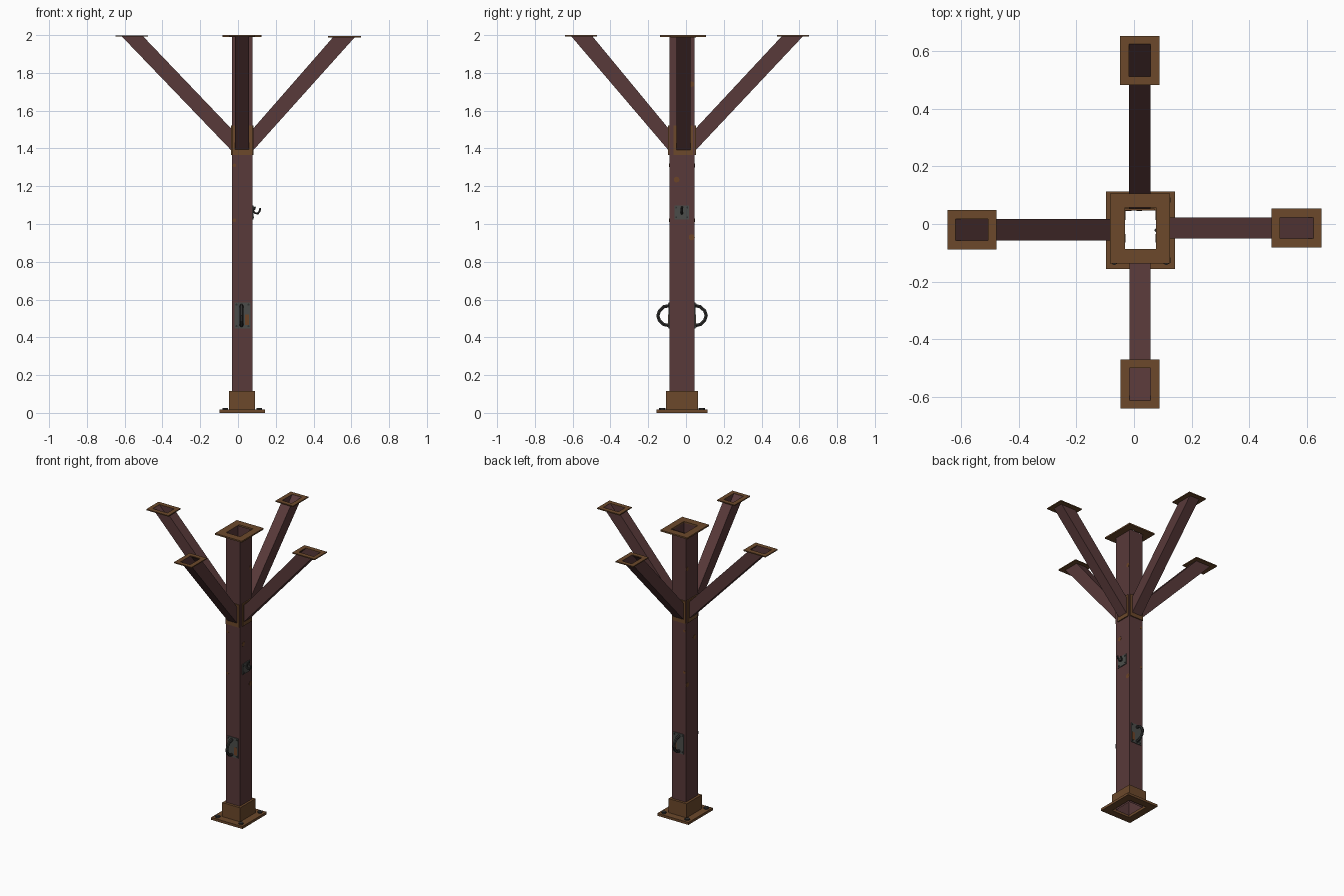
import bpy, bmesh, math
from mathutils import Vector

if "Cube" in bpy.data.objects:
    bpy.data.objects.remove(bpy.data.objects["Cube"])


def mat(name, r, g, b):
    m = bpy.data.materials.new(name)
    m.diffuse_color = (r, g, b, 1)
    m.use_nodes = True
    m.node_tree.nodes["Principled BSDF"].inputs["Base Color"].default_value = m.diffuse_color
    return m


PAINT = mat("maroon_paint", 0.098, 0.041, 0.041)
RUST = mat("brown_rust", 0.150, 0.066, 0.024)
SPOT = mat("rust_spot", 0.150, 0.058, 0.022)
METAL = mat("grey_metal", 0.070, 0.073, 0.068)
DARK = mat("dark_metal", 0.030, 0.030, 0.029)


def finish(name, bm, m):
    bmesh.ops.recalc_face_normals(bm, faces=bm.faces)
    me = bpy.data.meshes.new(name)
    bm.to_mesh(me)
    bm.free()
    me.materials.append(m)
    ob = bpy.data.objects.new(name, me)
    bpy.context.collection.objects.link(ob)
    return ob


def loft(name, rings, m, cyclic=False):
    """Skin a list of equal-length closed rings."""
    bm = bmesh.new()
    vs = [[bm.verts.new(p) for p in r] for r in rings]
    n = len(vs[0])
    pairs = list(zip(vs, vs[1:])) + ([(vs[-1], vs[0])] if cyclic else [])
    for a, b in pairs:
        for i in range(n):
            j = (i + 1) % n
            bm.faces.new((a[i], a[j], b[j], b[i]))
    return finish(name, bm, m)


def rect(x0, x1, y0, y1, z):
    return [(x0, y0, z), (x1, y0, z), (x1, y1, z), (x0, y1, z)]


def frame(name, outer, inner, z0, z1, m):
    return loft(name, [rect(*outer, z0), rect(*outer, z1),
                       rect(*inner, z1), rect(*inner, z0)], m, True)


def box(name, lo, hi, m):
    bm = bmesh.new()
    bmesh.ops.create_cube(bm, size=1)
    for v in bm.verts:
        v.co = [(a + b) / 2 + c * abs(b - a) for a, b, c in zip(lo, hi, v.co)]
    return finish(name, bm, m)


def disc(name, at, axis, r, h, m, seg=6):
    bm = bmesh.new()
    bmesh.ops.create_cone(bm, cap_ends=True, segments=seg, radius1=r, radius2=r, depth=h)
    q = Vector((0, 0, 1)).rotation_difference(Vector(axis))
    for v in bm.verts:
        v.co = q @ v.co + Vector(at)
    return finish(name, bm, m)


def rod(name, pts, r, m):
    cu = bpy.data.curves.new(name, 'CURVE')
    cu.dimensions = '3D'
    cu.bevel_depth, cu.bevel_resolution, cu.use_fill_caps = r, 1, True
    s = cu.splines.new('POLY')
    s.points.add(len(pts) - 1)
    for p, c in zip(s.points, pts):
        p.co = (*c, 1)
    ob = bpy.data.objects.new(name, cu)
    bpy.context.collection.objects.link(ob)
    bpy.ops.object.select_all(action='DESELECT')
    ob.select_set(True)
    bpy.context.view_layer.objects.active = ob
    bpy.ops.object.convert(target='MESH')
    ob = bpy.context.view_layer.objects.active
    ob.data.materials.clear()
    ob.data.materials.append(m)
    for p in ob.data.polygons:
        p.use_smooth = False


# column: open square tube with a flanged head
X0, X1, Y0, Y1 = -0.031, 0.076, -0.088, 0.046
COL = (X0, X1, Y0, Y1)
loft("column", [rect(*COL, 0.0), rect(*COL, 1.998)], PAINT)
frame("column_head_plate", (-0.083, 0.125, -0.137, 0.105),
      (X0, X1, -0.086, 0.057), 1.99, 2.0, RUST)

# base: flange, hollow sleeve and corner bolts
SLEEVE = (-0.048, 0.091, -0.106, 0.063)
frame("base_plate", (-0.098, 0.143, -0.156, 0.113), SLEEVE, 0.0, 0.017, RUST)
loft("base_sleeve", [rect(*SLEEVE, 0.0), rect(*SLEEVE, 0.115), rect(*COL, 0.115)], RUST)
for x in (-0.068, 0.112):
    for y in (-0.126, 0.083):
        disc("base_bolt", (x, y, 0.02), (0, 0, 1), 0.017, 0.01, DARK)

# braces: (name, axis, sign, column face, inner top, outer top, lateral centre, top z)
BRACES = [("left", 0, -1, 0.031, 0.507, 0.620, -0.020, 1.999),
          ("right", 0, 1, 0.076, 0.507, 0.622, -0.014, 1.994),
          ("front", 1, -1, 0.088, 0.500, 0.612, 0.021, 2.0),
          ("back", 1, 1, 0.046, 0.512, 0.624, 0.020, 2.0)]
for name, axis, s, u0, ua, ub, c, zt in BRACES:
    def P(u, v, z):
        return (s * u, v, z) if axis == 0 else (v, s * u, z)

    w = 0.037

    def ring(a, b, h, za, zb):
        return [P(a, c - h, za), P(b, c - h, zb), P(b, c + h, zb), P(a, c + h, za)]

    loft(name + "_brace", [ring(u0, u0, w, 1.50, 1.385),
                           ring(ua, ub, w, zt - 0.001, zt - 0.001)], PAINT)
    a, b, h = ua - 0.03, ub + 0.028, w + 0.031
    loft(name + "_brace_top_plate",
         [ring(a, b, h, zt - 0.007, zt - 0.007), ring(a, b, h, zt, zt),
          ring(ua, ub, w, zt, zt), ring(ua, ub, w, zt - 0.007, zt - 0.007)], RUST, True)
    p, q = P(u0, c - 0.052, 1.365), P(u0 + 0.007, c + 0.052, 1.522)
    box(name + "_brace_mount", [min(i, j) for i, j in zip(p, q)],
        [max(i, j) for i, j in zip(p, q)], RUST)

# looped handles on front and back
for name, s, y in (("front", -1, Y0), ("back", 1, Y1)):
    def slab(part, x0, x1, z0, z1, t, m):
        ya, yb = sorted((y, y + s * t))
        box(name + part, (x0, ya, z0), (x1, yb, z1), m)

    slab("_handle_plate", -0.018, 0.065, 0.447, 0.585, 0.005, METAL)
    slab("_handle_rust", 0.036, 0.058, 0.465, 0.52, 0.006, SPOT)
    rod(name + "_handle", [(0.018, y + s * d, z) for d, z in
        ((0, 0.568), (0.03, 0.562), (0.053, 0.54), (0.061, 0.515),
         (0.053, 0.49), (0.03, 0.468), (0, 0.462))], 0.010, DARK)
    for x in (-0.008, 0.055):
        for z in (0.459, 0.573):
            disc(name + "_handle_bolt", (x, y + s * 0.006, z), (0, s, 0), 0.006, 0.005, DARK)

# hook on the right side
box("hook_plate", (X1, -0.062, 1.025), (X1 + 0.005, 0.017, 1.098), METAL)
rod("hook", [(X1, -0.022, 1.075), (0.09, -0.022, 1.058), (0.105, -0.022, 1.055),
             (0.114, -0.022, 1.068), (0.118, -0.022, 1.084)], 0.006, DARK)
rod("hook_upper_prong", [(X1, -0.022, 1.07), (0.088, -0.022, 1.08),
                         (0.091, -0.022, 1.092)], 0.005, DARK)
for y, z in ((-0.052, 1.087), (0.007, 1.087), (-0.052, 1.036), (0.007, 1.036)):
    disc("hook_bolt", (X1 + 0.006, y, z), (1, 0, 0), 0.005, 0.005, DARK)

# rust spots on the column sides
for x, s in ((X0, -1), (X1, 1)):
    for y, z, r in ((0.03, 1.74, 0.015), (-0.05, 1.235, 0.016), (0.03, 0.93, 0.017)):
        disc("rust_patch", (x, y, z), (s, 0, 0), r, 0.003, SPOT, 7)
for y, s in ((Y0, -1), (Y1, 1)):
    for z in (1.31, 1.02):
        disc("rust_patch", (X0 + 0.012, y, z), (0, s, 0), 0.010, 0.003, SPOT, 7)
